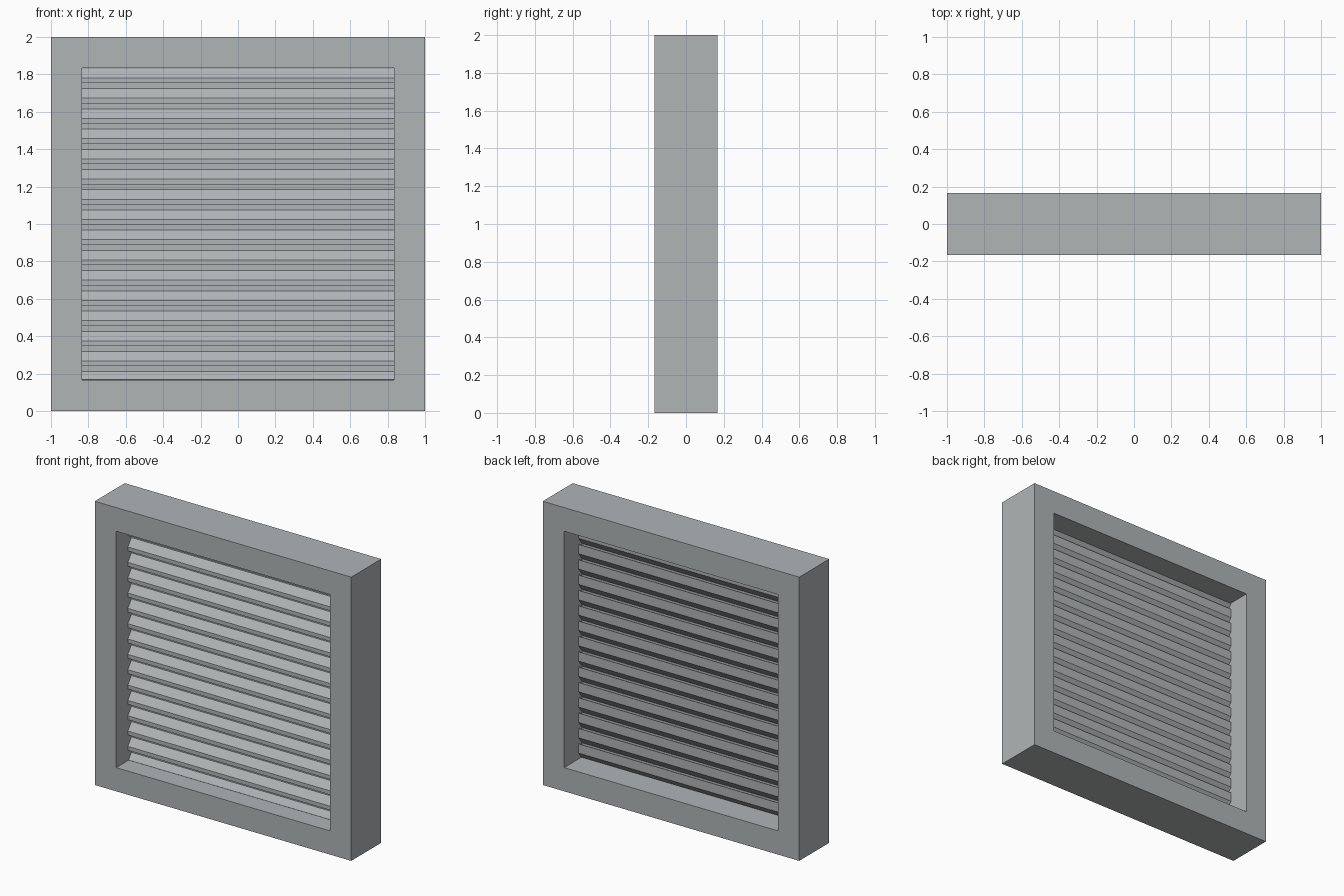
import bpy
import bmesh

if "Cube" in bpy.data.objects:
    bpy.data.objects.remove(bpy.data.objects["Cube"])

HALF, INNER, DEPTH = 1.0, 0.833, 0.167   # outer half size, opening half size, half depth
PITCH, FIRST = 0.1081, 1.78              # slat spacing and height of first nose
Y_FRONT, Y_BACK = -0.035, 0.005

grey = bpy.data.materials.new("painted_metal")
grey.diffuse_color = (0.44, 0.46, 0.47, 1)
grey.use_nodes = True
grey.node_tree.nodes["Principled BSDF"].inputs["Base Color"].default_value = grey.diffuse_color


def new_object(name, bm):
    bmesh.ops.recalc_face_normals(bm, faces=bm.faces[:])
    mesh = bpy.data.meshes.new(name)
    bm.to_mesh(mesh)
    bm.free()
    mesh.materials.append(grey)
    obj = bpy.data.objects.new(name, mesh)
    bpy.context.collection.objects.link(obj)
    return obj


# Square outer frame with a square opening
def make_frame():
    bm = bmesh.new()
    signs = [(-1, -1), (1, -1), (1, 1), (-1, 1)]
    rings = []
    for half, y in [(HALF, -DEPTH), (HALF, DEPTH), (INNER, DEPTH), (INNER, -DEPTH)]:
        rings.append([bm.verts.new((sx * half, y, 1 + sz * half)) for sx, sz in signs])
    for r in range(4):
        a, b = rings[r], rings[(r + 1) % 4]
        for i in range(4):
            j = (i + 1) % 4
            bm.faces.new((a[i], a[j], b[j], b[i]))
    return new_object("frame", bm)


# Folded louvre slat: thin profile of (y, z) points swept across the opening
def make_slat(name, profile):
    bm = bmesh.new()
    rows = [[bm.verts.new((x, y, z)) for x in (-INNER, INNER)] for y, z in profile]
    for a, b in zip(rows, rows[1:]):
        bm.faces.new((a[0], a[1], b[1], b[0]))
    obj = new_object(name, bm)
    solid = obj.modifiers.new("thickness", 'SOLIDIFY')
    solid.thickness = 0.005
    solid.offset = 0
    return obj


make_frame()

for k in range(16):
    nose = FIRST - k * PITCH
    # tall rear flange, slope down to the front, front nose
    profile = [(Y_BACK, nose + 0.115), (Y_BACK, nose + 0.051),
               (Y_FRONT, nose), (Y_FRONT, nose - 0.027)]
    if k == 0:
        profile = profile[1:]            # top slat starts under the frame
    if k == 15:
        profile = profile[:2] + [(-0.028, 1 - INNER)]  # bottom slat ends on the sill
    make_slat(f"slat_{k + 1:02d}", profile)
